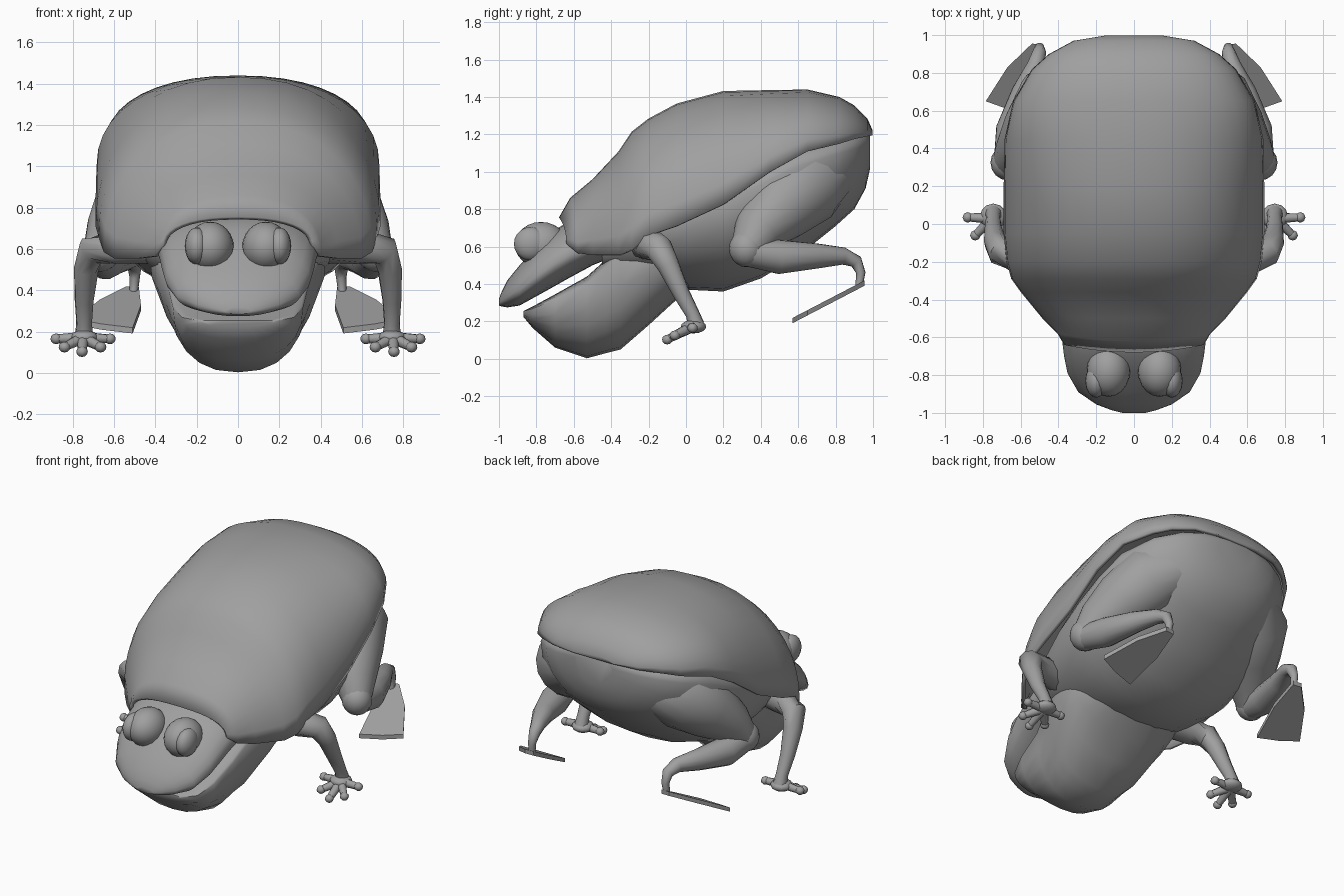
import bpy, bmesh, math
from mathutils import Vector

if "Cube" in bpy.data.objects:
    bpy.data.objects.remove(bpy.data.objects["Cube"])

skin = bpy.data.materials.new("grey skin")
skin.diffuse_color = (0.35, 0.35, 0.35, 1)
skin.use_nodes = True
skin.node_tree.nodes["Principled BSDF"].inputs["Base Color"].default_value = skin.diffuse_color


def finish(name, bm, angle=50):
    bmesh.ops.recalc_face_normals(bm, faces=bm.faces)
    mesh = bpy.data.meshes.new(name)
    bm.to_mesh(mesh)
    bm.free()
    mesh.materials.append(skin)
    ob = bpy.data.objects.new(name, mesh)
    bpy.context.collection.objects.link(ob)
    bpy.ops.object.select_all(action='DESELECT')
    bpy.context.view_layer.objects.active = ob
    ob.select_set(True)
    bpy.ops.object.shade_smooth_by_angle(angle=math.radians(angle))
    return ob


def bridge(bm, rings, closed=True):
    n = len(rings[0])
    for a, b in zip(rings, rings[1:]):
        for i in range(n if closed else n - 1):
            j = (i + 1) % n
            bm.faces.new((a[i], a[j], b[j], b[i]))


def power(v, p):
    return math.copysign(abs(v) ** p, v)


def loft(name, stations, p=0.85, mid=0.5, sides=24):
    """Closed hull; stations are (y, low z, high z, half width)."""
    bm = bmesh.new()
    rings = []
    for y, lo, hi, w in stations:
        c = lo + (hi - lo) * mid
        ring = []
        for i in range(sides):
            a = 2 * math.pi * i / sides
            s = power(math.sin(a), p)
            ring.append(bm.verts.new((w * power(math.cos(a), p), y,
                                      c + s * ((hi - c) if s > 0 else (c - lo)))))
        rings.append(ring)
    bridge(bm, rings)
    bm.faces.new(rings[0])
    bm.faces.new(rings[-1])
    return finish(name, bm)


def add_tube(bm, path, sides=10):
    """Swept round limb; path is (x, y, z, radius)."""
    pts = [Vector(q[:3]) for q in path]
    rings = []
    for i, q in enumerate(path):
        d = (pts[min(i + 1, len(pts) - 1)] - pts[max(i - 1, 0)]).normalized()
        u = d.cross(Vector((1, 0.1, 0.2))).normalized()
        v = d.cross(u)
        rings.append([bm.verts.new(pts[i] + q[3] * (u * math.cos(t) + v * math.sin(t)))
                      for t in (2 * math.pi * k / sides for k in range(sides))])
    bridge(bm, rings)
    bm.faces.new(rings[0])
    bm.faces.new(rings[-1])


def add_ball(bm, centre, size, seg=16):
    made = bmesh.ops.create_uvsphere(bm, u_segments=seg, v_segments=seg // 2 + 2, radius=1)
    for v in made["verts"]:
        v.co = Vector([c + s * k for c, s, k in zip(centre, size, v.co)])


# domed back shell: (y, half width, rim z, top z)
shell = [(-0.68, .37, .615, .755), (-0.62, .405, .565, .86), (-0.5, .485, .555, .96),
         (-0.36, .60, .555, 1.11), (-0.29, .65, .585, 1.215), (-0.2, .675, .66, 1.285),
         (-.05, .69, .71, 1.365), (.2, .69, .825, 1.432), (.45, .685, 1.0, 1.437),
         (.65, .64, 1.11, 1.44), (.82, .54, 1.15, 1.4), (.9, .45, 1.175, 1.355),
         (.97, .32, 1.19, 1.285), (.998, .15, 1.195, 1.22)]
bm = bmesh.new()
rows = []
for y, w, rim, top in shell:
    row = []
    p = .86 if y < -0.4 else .91
    for i in range(21):
        a = math.pi * i / 20
        x = power(math.cos(a), p)
        bend = .04 * x * x if y < -0.6 else 0
        row.append(bm.verts.new((w * x, y + bend, rim + (top - rim) * math.sin(a) ** p)))
    rows.append(row)
bridge(bm, rows, closed=False)
bm.faces.new(rows[-1])
back = finish("back_shell", bm, 60)
solid = back.modifiers.new("rim thickness", 'SOLIDIFY')
solid.thickness = 0.025
solid.offset = -1

# torso filling the shell down to the rim
loft("belly", [(-0.45, .45, .7, .33), (-0.35, .43, .72, .46), (-0.2, .40, .82, .54),
               (0, .37, .92, .6), (.2, .36, 1.0, .64), (.4, .43, 1.1, .645),
               (.6, .55, 1.19, .62), (.8, .71, 1.22, .53), (.9, .80, 1.23, .42),
               (.96, .91, 1.22, .30), (.985, 1.02, 1.2, .14)], mid=.75, p=.94)

# lower jaw and throat pouch
loft("throat", [(-0.87, .225, .255, .18), (-0.82, .165, .28, .27), (-0.7, .06, .345, .315),
                (-0.53, .003, .44, .335), (-0.43, .03, .53, .36), (-0.35, .05, .6, .39),
                (-0.2, .18, .64, .43), (-0.08, .29, .64, .43), (.05, .4, .6, .35)],
     p=.85, mid=.9)

# upper head
loft("head", [(-1.0, .285, .32, .06), (-0.985, .28, .36, .12), (-0.955, .275, .42, .20),
              (-0.89, .285, .50, .295), (-0.79, .34, .61, .352), (-0.7, .39, .69, .37),
              (-0.62, .435, .74, .38), (-0.5, .50, .77, .40), (-0.4, .54, .77, .40)],
     p=.92, mid=.4)

for side, s in (("left", 1), ("right", -1)):
    # eye mound growing out of the head, with a domed eye on its outer face
    bm = bmesh.new()
    add_ball(bm, (s * .135, -.775, .61), (.115, .14, .122), 20)
    finish(side + "_eye_mound", bm)
    bm = bmesh.new()
    add_ball(bm, (s * .2, -.83, .615), (.058, .09, .09))
    finish(side + "_eye", bm)

    # front leg
    bm = bmesh.new()
    add_tube(bm, [(s * x, y, z, r) for x, y, z, r in
                  ((.42, -.22, .62, .09), (.6, -.19, .61, .085), (.71, -.145, .59, .075),
                   (.735, -.095, .5, .06), (.745, -.025, .35, .046), (.745, .035, .24, .038),
                   (.745, .055, .18, .045))])
    finish(side + "_front_leg", bm)

    # hand: flat palm and five fingers with round tips
    bm = bmesh.new()
    add_ball(bm, (s * .745, .04, .172), (.07, .068, .036), 12)
    for x, y, z in ((.88, .035, .165), (.84, -.06, .125), (.755, -.1, .103),
                    (.665, -.06, .125), (.62, .035, .165)):
        add_tube(bm, [(s * .75, .03, .17, .03), (s * x, y, z, .021)], 8)
        add_ball(bm, (s * x, y, z), (.028, .028, .026), 8)
    finish(side + "_hand", bm)

    # hind leg: thigh, shank and rounded knee
    bm = bmesh.new()
    add_tube(bm, [(s * x, y, z, r) for x, y, z, r in
                  ((.28, .78, 1.0, .15), (.41, .64, .93, .22), (.515, .49, .8, .19),
                   (.61, .38, .68, .135), (.665, .325, .58, .09))], 16)
    add_ball(bm, (s * .665, .325, .59), (.095, .095, .1))
    finish(side + "_thigh", bm)
    bm = bmesh.new()
    add_tube(bm, [(s * x, y, z, r) for x, y, z, r in
                  ((.665, .32, .575, .08), (.64, .5, .545, .093), (.58, .7, .55, .068),
                   (.52, .84, .55, .047), (.5, .91, .52, .036), (.5, .935, .46, .025),
                   (.505, .925, .39, .02))], 12)
    finish(side + "_shank", bm)

    # flat webbed foot, sloping down towards the toes
    bm = bmesh.new()
    outline = [(.48, .95), (.54, .955), (.67, .83), (.785, .65), (.66, .605), (.51, .57), (.47, .78)]
    rings = [[bm.verts.new((s * x, y, .205 + (y - .57) * .52 + dz)) for x, y in outline]
             for dz in (-.014, .014)]
    bridge(bm, rings)
    for ring in rings:
        bm.faces.new(ring)
    finish(side + "_foot", bm, 30)
